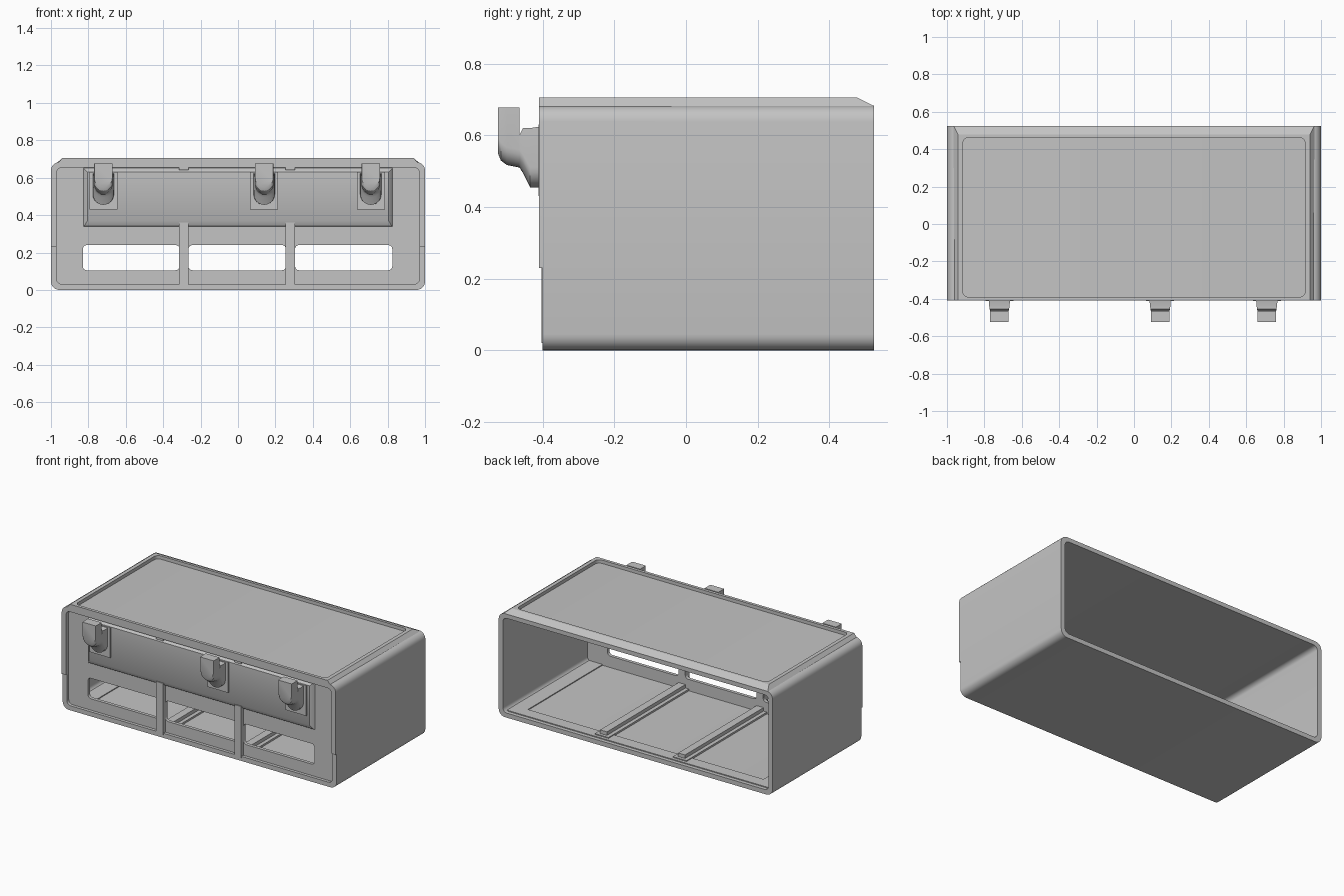
import bpy, bmesh, math
from mathutils import Matrix

if "Cube" in bpy.data.objects:
    bpy.data.objects.remove(bpy.data.objects["Cube"])

grey = bpy.data.materials.new("light grey")
grey.diffuse_color = (0.55, 0.55, 0.55, 1)
grey.use_nodes = True
grey.node_tree.nodes["Principled BSDF"].inputs["Base Color"].default_value = grey.diffuse_color


def finish(obj, smooth=True):
    obj.data.materials.clear()
    obj.data.materials.append(grey)
    if smooth:
        bpy.ops.object.select_all(action='DESELECT')
        obj.select_set(True)
        bpy.context.view_layer.objects.active = obj
        bpy.ops.object.shade_smooth_by_angle(angle=math.radians(30))
    return obj


def rounded(x0, x1, y0, y1, r, n=6):
    """Rounded rectangle outline, starting at the lower right corner."""
    pts = []
    for cx, cy, a in ((x1 - r, y0 + r, -90), (x1 - r, y1 - r, 0),
                      (x0 + r, y1 - r, 90), (x0 + r, y0 + r, 180)):
        for i in range(n + 1):
            t = math.radians(a + 90 * i / n)
            pts.append((cx + r * math.cos(t), cy + r * math.sin(t)))
    return pts


def rect(x0, x1, y0, y1):
    return [(x0, y0), (x1, y0), (x1, y1), (x0, y1)]


def plate(name, loops, d0, d1, upright=True):
    """Fill outlines (inner ones become holes) and extrude along y, or along z."""
    cu = bpy.data.curves.new(name, 'CURVE')
    cu.dimensions = '2D'
    cu.fill_mode = 'BOTH'
    cu.extrude = (d1 - d0) / 2
    for pts in loops:
        sp = cu.splines.new('POLY')
        sp.points.add(len(pts) - 1)
        for p, (a, b) in zip(sp.points, pts):
            p.co = (a, b, 0, 1)
        sp.use_cyclic_u = True
    tmp = bpy.data.objects.new(name + " outline", cu)
    bpy.context.collection.objects.link(tmp)
    dg = bpy.context.evaluated_depsgraph_get()
    me = bpy.data.meshes.new_from_object(tmp.evaluated_get(dg))
    bpy.data.objects.remove(tmp)
    mid = (d0 + d1) / 2
    if upright:
        me.transform(Matrix.Translation((0, mid, 0)) @ Matrix.Rotation(math.pi / 2, 4, 'X'))
    else:
        me.transform(Matrix.Translation((0, 0, mid)))
    bm = bmesh.new()
    bm.from_mesh(me)
    bmesh.ops.remove_doubles(bm, verts=bm.verts, dist=1e-5)
    bmesh.ops.recalc_face_normals(bm, faces=bm.faces)
    bm.to_mesh(me)
    bm.free()
    me.name = name
    obj = bpy.data.objects.new(name, me)
    bpy.context.collection.objects.link(obj)
    return finish(obj)


def loft(name, rings):
    """Closed solid through matching rings of points."""
    bm = bmesh.new()
    vs = [[bm.verts.new(p) for p in ring] for ring in rings]
    n = len(vs[0])
    for a, b in zip(vs, vs[1:]):
        for i in range(n):
            j = (i + 1) % n
            bm.faces.new((a[i], a[j], b[j], b[i]))
    bm.faces.new(vs[0])
    bm.faces.new(vs[-1])
    bmesh.ops.recalc_face_normals(bm, faces=bm.faces)
    me = bpy.data.meshes.new(name)
    bm.to_mesh(me)
    bm.free()
    obj = bpy.data.objects.new(name, me)
    bpy.context.collection.objects.link(obj)
    return finish(obj)


# Hollow body, open at the back
plate("body_shell", [rounded(-1, 1, 0, 0.683, 0.045),
                     rounded(-0.97, 0.97, 0.03, 0.655, 0.03)], -0.40, 0.525)

# Upper part of the front lip stands slightly proud
outer = rounded(-1, 1, 0, 0.683, 0.045)[7:21]
inner = rounded(-0.97, 0.97, 0, 0.655, 0.03)[7:21]
plate("upper_front_lip", [[(1, 0.23)] + outer + [(-1, 0.23), (-0.97, 0.23)]
                          + inner[::-1] + [(0.97, 0.23)]], -0.41, -0.40)

# Front panel with three windows
windows = [rounded(x0, x1, 0.105, 0.24, 0.022, 4)
           for x0, x1 in ((-0.83, -0.312), (-0.265, 0.257), (0.305, 0.825))]
plate("front_panel", [rect(-0.975, 0.975, 0.025, 0.66)] + windows, -0.38, -0.358)

# Raised band that carries the hooks, with sloped edges
loft("hook_band", [[(x, y, z) for x, z in rect(-w, w, lo, hi)]
                   for y, w, lo, hi in ((-0.375, 0.83, 0.335, 0.655),
                                        (-0.390, 0.82, 0.345, 0.645),
                                        (-0.402, 0.805, 0.37, 0.63))])

# Mullions, top tabs and interior floor rails
for x in (-0.29, 0.28):
    plate("mullion", [rect(x - 0.025, x + 0.025, 0.02, 0.36)], -0.403, -0.365)
    plate("top_tab", [rect(x - 0.025, x + 0.025, 0.64, 0.66)], -0.403, -0.375)
    plate("floor_rail_base", [rect(x - 0.05, x + 0.05, 0.025, 0.042)], -0.37, 0.48)
    plate("floor_rail_ridge", [rect(x - 0.025, x + 0.025, 0.04, 0.065)], -0.37, 0.46)

# Raised floor border around the interior pockets
plate("floor_border", [rect(-0.97, 0.97, -0.37, 0.50),
                       rect(-0.86, 0.86, -0.36, 0.42)], 0.025, 0.036, upright=False)

# Rim around the top tray, sloping down at the back and sides
rim = plate("tray_rim", [rect(-0.965, 0.965, -0.41, 0.525),
                         rounded(-0.915, 0.915, -0.39, 0.462, 0.03)],
            0.675, 0.705, upright=False)
for v in rim.data.vertices:
    if v.co.z > 0.7:
        if v.co.y > 0.5:
            v.co.y = 0.478
        if abs(v.co.x) > 0.95:
            v.co.x = math.copysign(0.94, v.co.x)
    elif v.co.y > 0.5:
        v.co.z = 0.682


def hook_ring(x, y, w, lo, hi, n=12):
    """Flat topped outline with a round bottom."""
    pts = [(x + w, y, hi), (x - w, y, hi)]
    for i in range(n + 1):
        t = math.pi + math.pi * i / n
        pts.append((x + w * math.cos(t), y, lo + w + w * math.sin(t)))
    return pts


# Hooks with thin mounting plates
for x in (-0.72, 0.14, 0.71):
    plate("hook_plate", [rect(x - 0.075, x + 0.075, 0.43, 0.63)], -0.412, -0.40)
    loft("hook", [hook_ring(x, *r) for r in (
        (-0.525, 0.048, 0.55, 0.677), (-0.517, 0.05, 0.53, 0.677),
        (-0.50, 0.05, 0.517, 0.677), (-0.465, 0.05, 0.51, 0.677),
        (-0.464, 0.05, 0.509, 0.602), (-0.455, 0.052, 0.495, 0.62),
        (-0.435, 0.055, 0.455, 0.62), (-0.405, 0.057, 0.455, 0.625))])
